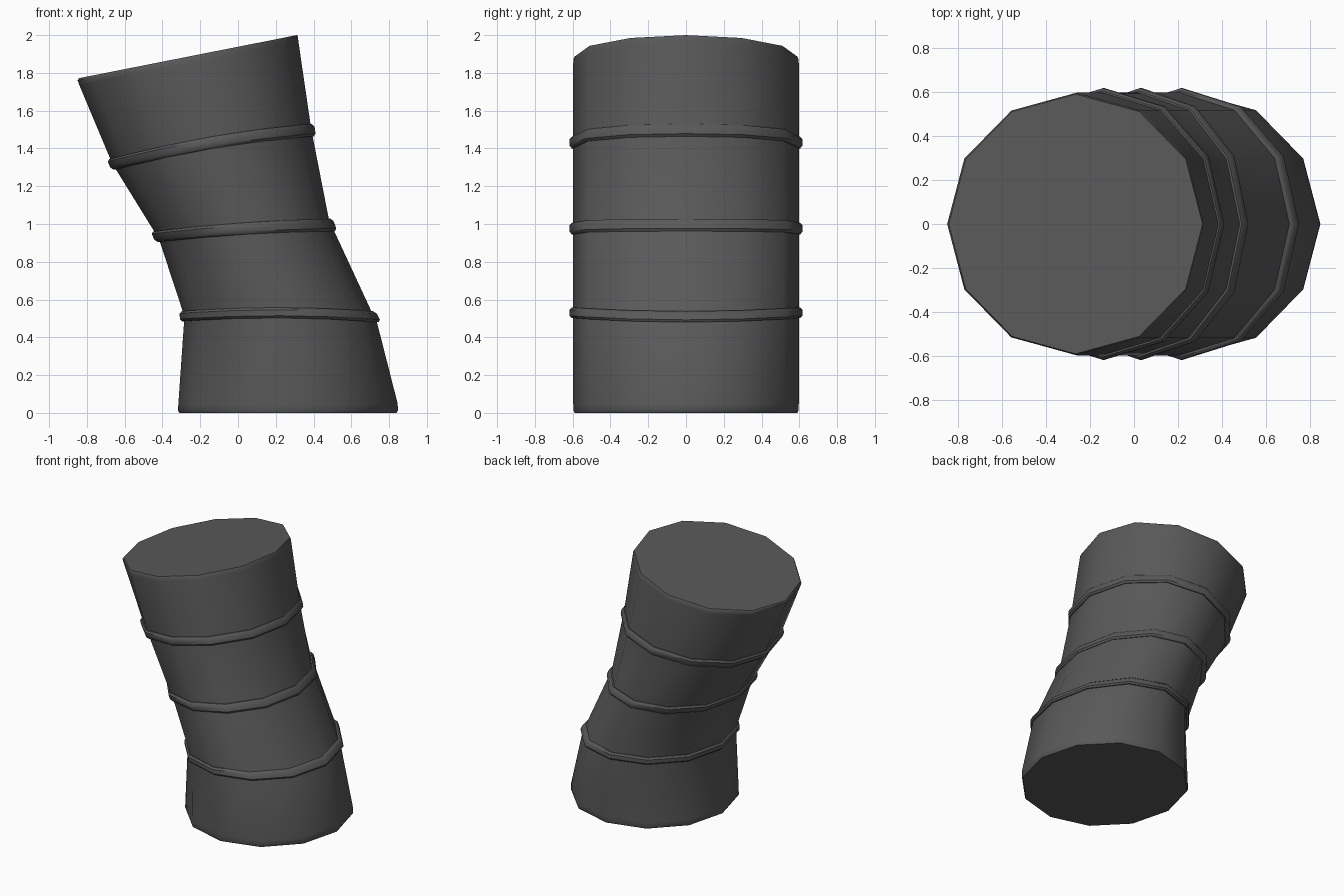
import bpy, bmesh
from math import cos, sin, pi

if "Cube" in bpy.data.objects:
    bpy.data.objects.remove(bpy.data.objects["Cube"])

SIDES = 12

def section(left, right, arch, ry):
    """Tilted 12-sided ring through a left and right point (x, z), arched in the middle."""
    pts = []
    for i in range(SIDES):
        c, s = cos(2 * pi * i / SIDES), sin(2 * pi * i / SIDES)
        x = (left[0] + right[0]) / 2 + (right[0] - left[0]) / 2 * c
        z = (left[1] + right[1]) / 2 + (right[1] - left[1]) / 2 * c + arch * (1 - c * c)
        pts.append((x, ry * s, z))
    return pts

def loft(name, sections, closed=False):
    """Skin the sections; cap the ends, or join last to first when closed."""
    bm = bmesh.new()
    rows = [[bm.verts.new(p) for p in sec] for sec in sections]
    pairs = list(zip(rows, rows[1:]))
    if closed:
        pairs.append((rows[-1], rows[0]))
    for a, b in pairs:
        for i in range(SIDES):
            j = (i + 1) % SIDES
            bm.faces.new((a[i], a[j], b[j], b[i]))
    if not closed:
        bm.faces.new(rows[0][::-1])
        bm.faces.new(rows[-1])
    bmesh.ops.recalc_face_normals(bm, faces=bm.faces)
    me = bpy.data.meshes.new(name)
    bm.to_mesh(me)
    bm.free()
    ob = bpy.data.objects.new(name, me)
    bpy.context.collection.objects.link(ob)
    bpy.context.view_layer.objects.active = ob
    ob.select_set(True)
    bpy.ops.object.shade_smooth_by_angle(angle=0.7)
    ob.select_set(False)
    # dark paint
    ob.data.materials.append(paint)

paint = bpy.data.materials.new("dark_paint")
paint.diffuse_color = (0.1, 0.1, 0.1, 1)
paint.use_nodes = True
paint.node_tree.nodes["Principled BSDF"].inputs["Base Color"].default_value = paint.diffuse_color

# bent drum body: (left, right, arch, half depth)
body = [
    ((-0.31, 0.0), (0.838, 0.0), 0, 0.59),
    ((-0.318, 0.012), (0.847, 0.012), 0, 0.595),
    ((-0.316, 0.045), (0.845, 0.05), 0, 0.597),
    ((-0.285, 0.49), (0.733, 0.49), 0.02, 0.597),
    ((-0.29, 0.53), (0.71, 0.53), 0.02, 0.597),
    ((-0.415, 0.91), (0.508, 0.965), 0.01, 0.597),
    ((-0.44, 0.955), (0.483, 1.015), 0.01, 0.597),
    ((-0.65, 1.295), (0.395, 1.465), 0.03, 0.597),
    ((-0.672, 1.335), (0.385, 1.52), 0.03, 0.597),
    ((-0.84, 1.735), (0.32, 1.965), 0, 0.597),
    ((-0.849, 1.76), (0.317, 1.99), 0, 0.595),
    ((-0.842, 1.772), (0.312, 2.0), 0, 0.59),
]
loft("drum_body", [section(*s) for s in body])

# raised hoops: lower and upper edge of each (left, right), arch
hoops = {
    "lower_hoop": ((-0.287, 0.485), (0.737, 0.48), (-0.29, 0.538), (0.708, 0.538), 0.02),
    "middle_hoop": ((-0.418, 0.905), (0.505, 0.962), (-0.442, 0.96), (0.482, 1.028), 0.012),
    "upper_hoop": ((-0.652, 1.288), (0.393, 1.464), (-0.674, 1.343), (0.383, 1.53), 0.025),
}
# hoop cross-section: (outward, position from lower to upper edge)
shape = [(-0.02, 0), (0.008, 0), (0.02, 0.22), (0.02, 0.78), (0.008, 1), (-0.02, 1)]
for name, (l0, r0, l1, r1, arch) in hoops.items():
    secs = []
    for out, t in shape:
        mix = lambda a, b: [a[k] + (b[k] - a[k]) * t for k in (0, 1)]
        l, r = mix(l0, l1), mix(r0, r1)
        secs.append(section((l[0] - out, l[1]), (r[0] + out, r[1]), arch, 0.597 + out))
    loft(name, secs, closed=True)
